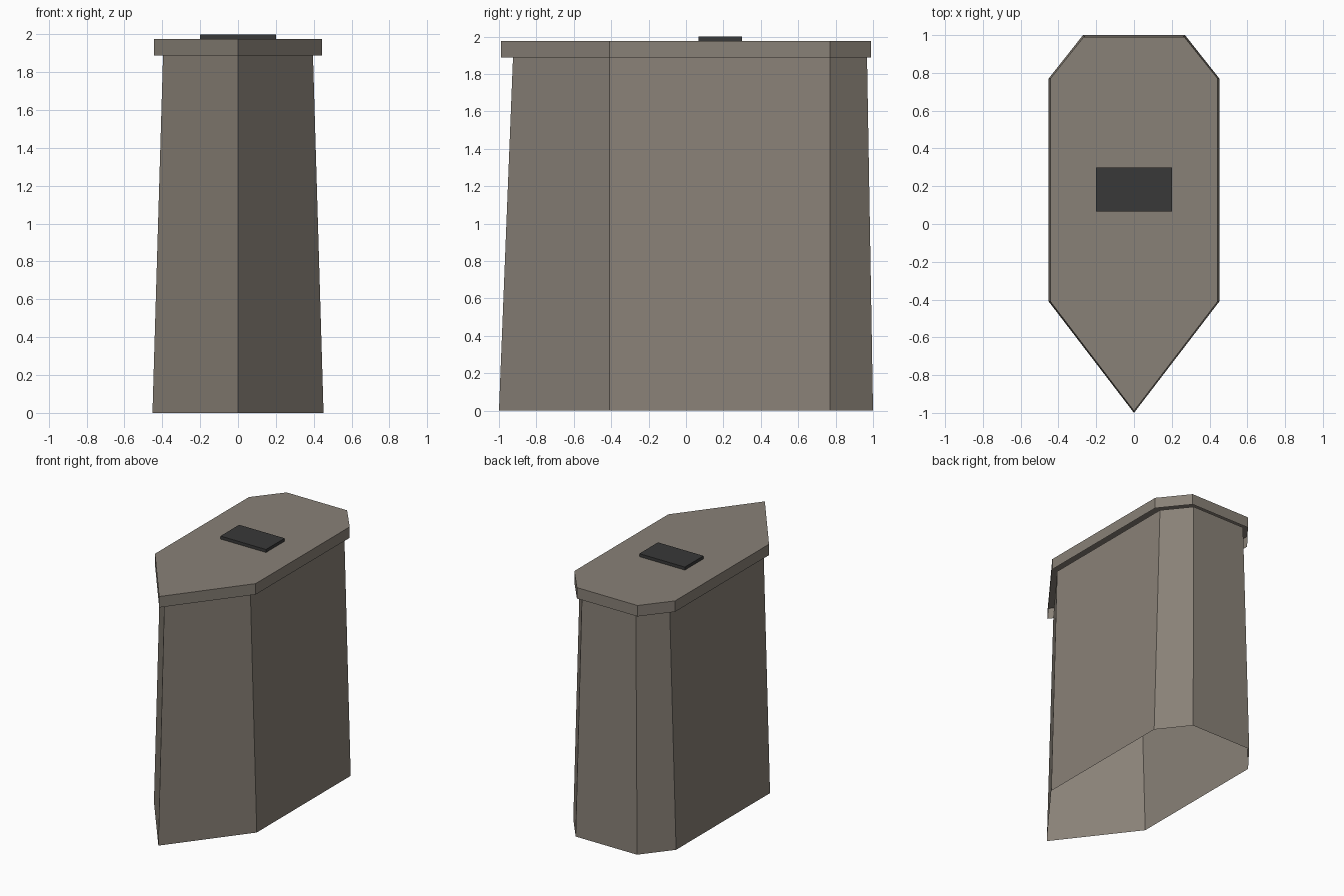
import bpy, bmesh

if "Cube" in bpy.data.objects:
    bpy.data.objects.remove(bpy.data.objects["Cube"])


def material(name, rgb):
    m = bpy.data.materials.new(name)
    m.diffuse_color = (*rgb, 1)
    m.use_nodes = True
    m.node_tree.nodes["Principled BSDF"].inputs["Base Color"].default_value = m.diffuse_color
    return m


stone = material("warm grey stone", (0.25, 0.22, 0.185))
dark = material("dark bearing", (0.04, 0.04, 0.04))


def pier_outline(half_w, front, back, back_w):
    """Pointed front, chamfered back, counter-clockwise from the tip."""
    right = [(half_w, -0.41), (half_w, 0.77), (back_w, back)]
    return [(0, front)] + right + [(-x, y) for x, y in reversed(right)]


def shell(name, low, high, z0, z1, mat, lid):
    """Wall between two outlines, open below, with an optional lid."""
    bm = bmesh.new()
    a = [bm.verts.new((x, y, z0)) for x, y in low]
    b = [bm.verts.new((x, y, z1)) for x, y in high]
    n = len(a)
    for i in range(n):
        j = (i + 1) % n
        bm.faces.new((a[i], a[j], b[j], b[i]))
    if lid:
        bm.faces.new(b)
    me = bpy.data.meshes.new(name)
    bm.to_mesh(me)
    bm.free()
    me.materials.append(mat)
    ob = bpy.data.objects.new(name, me)
    bpy.context.collection.objects.link(ob)
    return ob


# tapered hollow shaft, open at both ends
shell("pier_shaft", pier_outline(0.452, -1, 1, 0.27),
      pier_outline(0.396, -0.925, 0.968, 0.237), 0, 1.889, stone, False)

# overhanging cap, open underneath
cap = pier_outline(0.443, -0.99, 0.99, 0.266)
shell("pier_cap", cap, cap, 1.889, 1.976, stone, True)

# bearing pad on the cap
pad = [(-0.2, 0.066), (0.2, 0.066), (0.2, 0.3), (-0.2, 0.3)]
shell("bearing_pad", pad, pad, 1.976, 2.0, dark, True)
